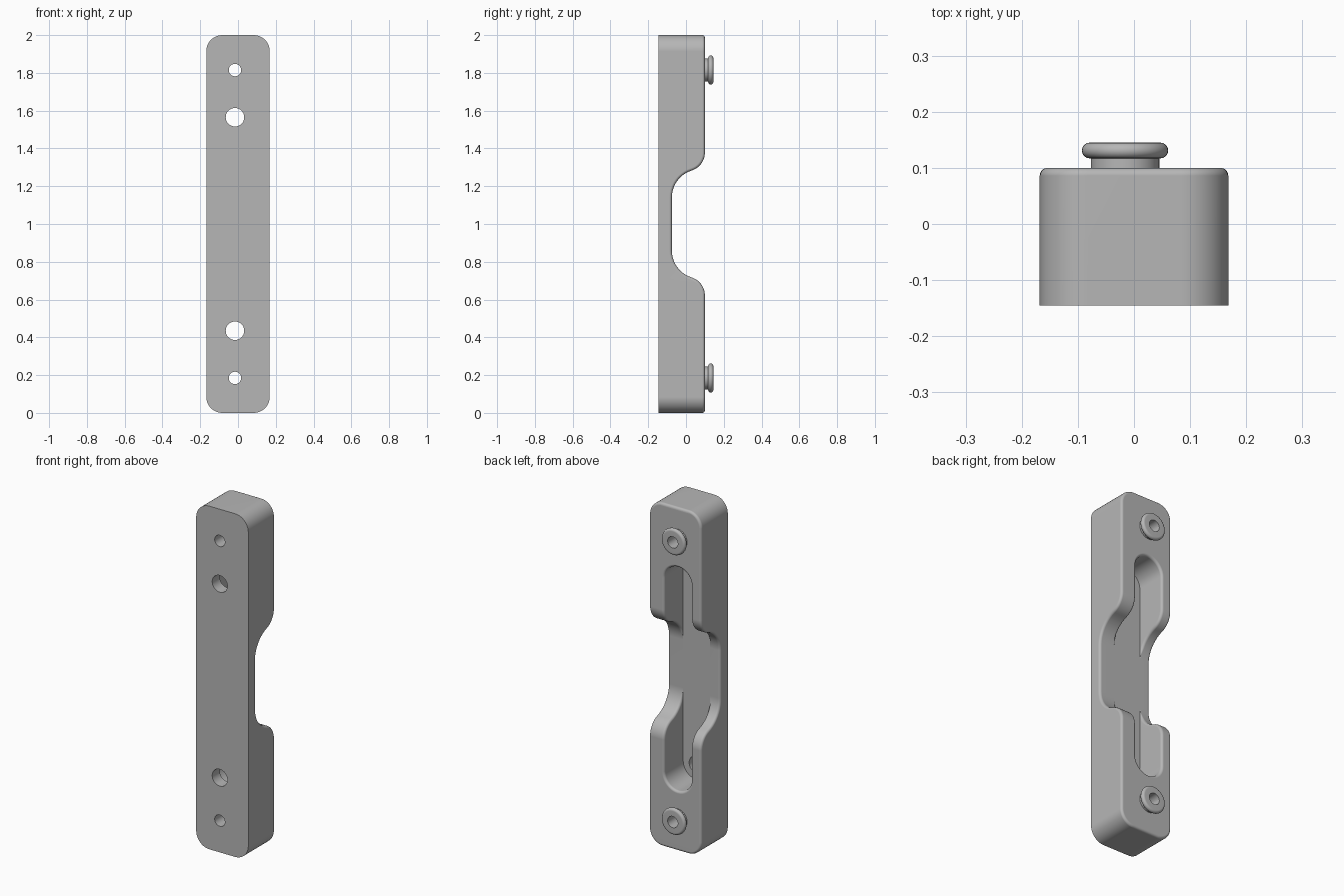
import bpy
import bmesh
import math
from mathutils import Matrix

if "Cube" in bpy.data.objects:
    bpy.data.objects.remove(bpy.data.objects["Cube"])

FRONT, BACK, FLOOR = -0.145, 0.10, -0.075   # depths along y
HALF_W, CORNER = 0.168, 0.085
FILLET = 0.014
AXIS_X = -0.016                             # shared line of slot, holes and studs
FLAT, R_IN, R_OUT = 0.14, 0.15, 0.10        # scoop: flat half length, two blend radii

# Scoop blend: concave arc, then convex arc, meeting tangentially
SIN_J = math.sqrt(1 - 0.3 ** 2)
JOINT = FLAT + R_IN * SIN_J
END = JOINT + R_OUT * SIN_J

grey = bpy.data.materials.new("grey")
grey.use_nodes = True
grey.diffuse_color = (0.47, 0.47, 0.47, 1)
grey.node_tree.nodes["Principled BSDF"].inputs["Base Color"].default_value = grey.diffuse_color


def back_depth(u):
    """Depth of the back surface at height u above the middle."""
    a = abs(u)
    if a <= FLAT:
        return FLOOR
    if a <= JOINT:
        return FLOOR + R_IN - math.sqrt(R_IN ** 2 - (a - FLAT) ** 2)
    if a < END:
        return BACK - R_OUT + math.sqrt(R_OUT ** 2 - (END - a) ** 2)
    return BACK


def back_normal(u):
    slope = (back_depth(u + 1e-4) - back_depth(u - 1e-4)) / 2e-4
    size = math.hypot(slope, 1)
    return -slope / size, 1 / size


def blend_heights():
    top = math.asin(SIN_J)
    steps = [top * i / 10 for i in range(11)]
    up = [FLAT + R_IN * math.sin(t) for t in steps]
    up += [END - R_OUT * math.sin(t) for t in reversed(steps[:-1])]
    return [-a for a in reversed(up)] + up


def outline(half_w, half_l, radius, n=10):
    """Rounded rectangle as (x, u, normal x, normal u), right half then mirrored."""
    right = []
    for sign in (-1, 1):
        arc = []
        for i in range(n + 1):
            t = math.pi / 2 * i / n
            nx, nu = math.sin(t), sign * math.cos(t)
            arc.append((half_w - radius + radius * nx,
                        sign * (half_l - radius) + radius * nu, nx, nu))
        if sign < 0:
            right = arc + [(half_w, u, 1, 0) for u in blend_heights()]
        else:
            right += reversed(arc)
    return right + [(-x, u, -nx, nu) for x, u, nx, nu in reversed(right)]


def finish(bm, name):
    bmesh.ops.recalc_face_normals(bm, faces=bm.faces)
    mesh = bpy.data.meshes.new(name)
    bm.to_mesh(mesh)
    bm.free()
    mesh.materials.append(grey)
    obj = bpy.data.objects.new(name, mesh)
    bpy.context.collection.objects.link(obj)
    return obj


def fillet_rings(shape, direction, segments=5):
    """Rounded rim that follows the back surface; direction is -1 inward, 1 outward."""
    rings = []
    for k in range(segments + 1):
        t = math.pi / 2 * k / segments
        ring = []
        for x, u, nx, nu in shape:
            r = FILLET
            if direction > 0:
                r = min(r, back_depth(u) - FLOOR + 0.0005)
            d, drop = direction * r * (1 - math.cos(t)), r * (1 - math.sin(t))
            v = u + d * nu
            pu, py = back_normal(v)
            ring.append((x + d * nx, back_depth(v) - drop * py, v - drop * pu + 1))
        rings.append(ring)
    return rings


def loft(name, rings, shift=0):
    """Join rings into walls and close both ends with level strips."""
    bm = bmesh.new()
    rows = [[bm.verts.new((x + shift, y, z)) for x, y, z in ring] for ring in rings]
    n = len(rows[0])
    for a, b in zip(rows, rows[1:]):
        for i in range(n):
            j = (i + 1) % n
            bm.faces.new((a[i], a[j], b[j], b[i]))
    for row in (rows[0], rows[-1]):
        for i in range(n // 2 - 1):
            bm.faces.new((row[i], row[i + 1], row[n - 2 - i], row[n - 1 - i]))
    bmesh.ops.remove_doubles(bm, verts=bm.verts, dist=1e-6)
    return finish(bm, name)


def cylinder_cutter(radius, z):
    bm = bmesh.new()
    turn = Matrix.Translation((AXIS_X, 0, z)) @ Matrix.Rotation(math.pi / 2, 4, "X")
    bmesh.ops.create_cone(bm, cap_ends=True, segments=40, radius1=radius,
                          radius2=radius, depth=1, matrix=turn)
    return finish(bm, "hole_cutter")


def cut(obj, cutter):
    cutter.hide_render = True
    mod = obj.modifiers.new("cut", "BOOLEAN")
    mod.operation, mod.solver, mod.object = "DIFFERENCE", "EXACT", cutter
    bpy.context.view_layer.objects.active = obj
    bpy.ops.object.modifier_apply(modifier=mod.name)
    bpy.data.objects.remove(cutter)


def smooth(obj):
    bpy.ops.object.select_all(action="DESELECT")
    obj.select_set(True)
    bpy.context.view_layer.objects.active = obj
    bpy.ops.object.shade_smooth_by_angle(angle=math.radians(35))
    weighted = obj.modifiers.new("weighted", "WEIGHTED_NORMAL")
    weighted.keep_sharp = True


# Body with a scooped back and rounded back rim
shape = outline(HALF_W, 1, CORNER)
base = [(x, FRONT, u + 1) for x, u, _, _ in shape]
body = loft("body", [base] + fillet_rings(shape, -1))

# Long slot in the back, with a rounded rim
slot = outline(0.087, 0.652, 0.087)
floor = [(x, FLOOR - 0.0005, u + 1) for x, u, _, _ in slot]
rim = fillet_rings(slot, 1)
lid = [(x, 0.3, z) for x, _, z in rim[-1]]
cut(body, loft("slot_cutter", [floor] + rim + [lid], AXIS_X))

# Screw holes: small ones through the ends, larger ones in the slot floor
for side in (-1, 1):
    cut(body, cylinder_cutter(0.033, 1 + side * 0.815))
    cut(body, cylinder_cutter(0.049, 1 + side * 0.565))
smooth(body)

# Hollow studs: narrow neck and round-edged flange, turned about the y axis
profile = [(0.033, BACK - 0.01), (0.061, BACK - 0.01), (0.061, 0.117)]
for k in range(9):
    t = -math.pi / 2 + math.pi * k / 8
    profile.append((0.063 + 0.014 * math.cos(t), 0.131 + 0.014 * math.sin(t)))
profile.append((0.033, 0.145))

for name, z in (("lower_stud", 0.185), ("upper_stud", 1.815)):
    bm = bmesh.new()
    n = 40
    rows = []
    for i in range(n):
        t = 2 * math.pi * i / n
        rows.append([bm.verts.new((AXIS_X + r * math.cos(t), y, z + r * math.sin(t)))
                     for r, y in profile])
    for i in range(n):
        a, b = rows[i], rows[(i + 1) % n]
        for j in range(len(profile)):
            k = (j + 1) % len(profile)
            bm.faces.new((a[j], a[k], b[k], b[j]))
    smooth(finish(bm, name))
